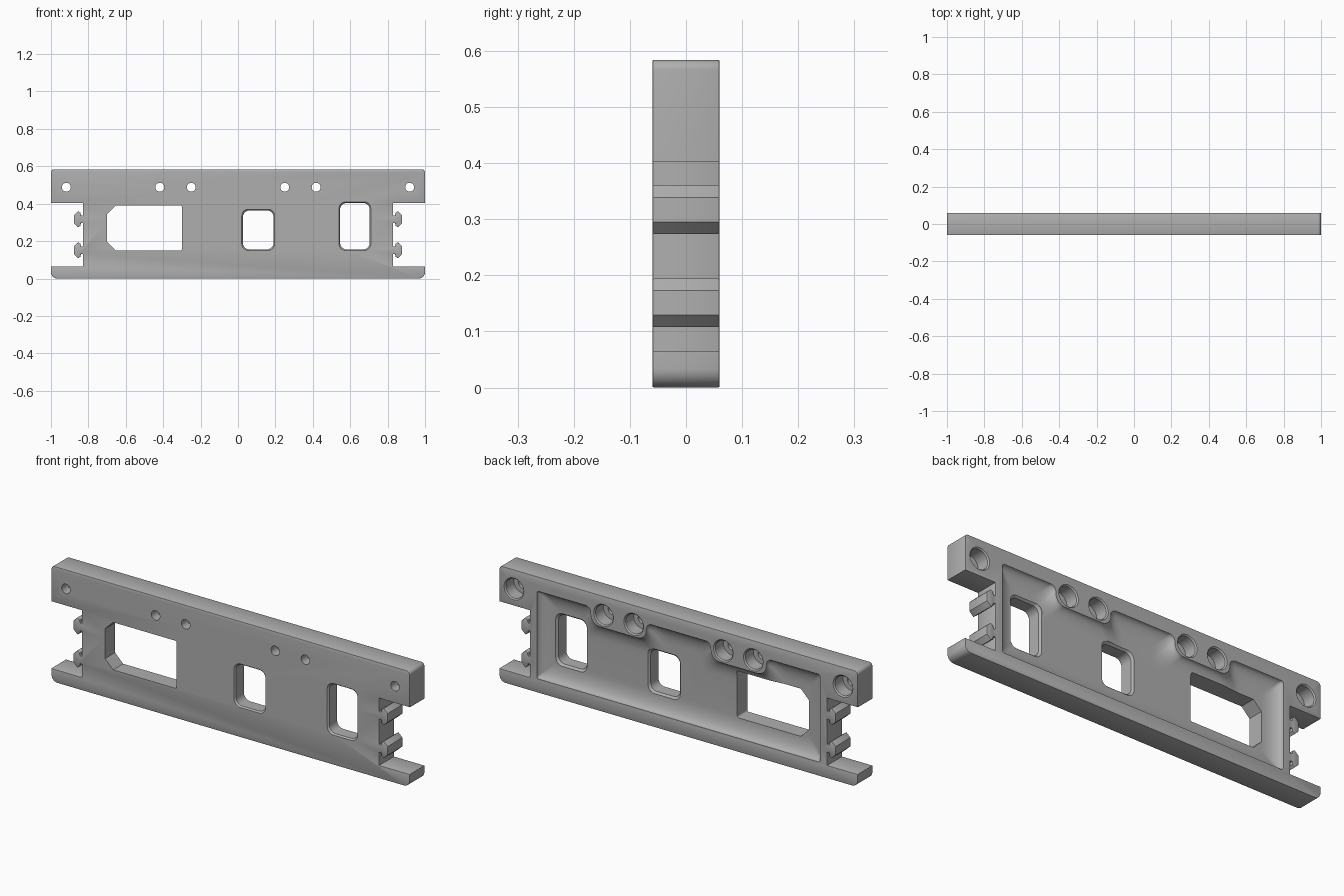
import bpy, bmesh, math
from mathutils import Vector

if "Cube" in bpy.data.objects:
    bpy.data.objects.remove(bpy.data.objects["Cube"], do_unlink=True)

grey = bpy.data.materials.new("light_grey")
grey.use_nodes = True
color = (0.43, 0.43, 0.43, 1)
grey.diffuse_color = color
grey.node_tree.nodes["Principled BSDF"].inputs["Base Color"].default_value = color

HALF = 0.06      # half thickness of the plate


def inset(corners, d):
    """Offset a counter-clockwise outline inward, keeping corner radii."""
    result = []
    for i, (x, z, r) in enumerate(corners):
        p = Vector((x, z))
        before = Vector(corners[i - 1][:2])
        after = Vector(corners[(i + 1) % len(corners)][:2])
        e1, e2 = (p - before).normalized(), (after - p).normalized()
        n1, n2 = Vector((-e1.y, e1.x)), Vector((-e2.y, e2.x))
        q = p + (n1 + n2) * d / (1 + n1.dot(n2))
        result.append((q.x, q.y, r))
    return result


def rounded(corners, steps=8):
    """Replace right-angled corners that have a radius with arcs."""
    points = []
    for i, (x, z, r) in enumerate(corners):
        p = Vector((x, z))
        if not r:
            points.append(p)
            continue
        d1 = (Vector(corners[i - 1][:2]) - p).normalized()
        d2 = (Vector(corners[(i + 1) % len(corners)][:2]) - p).normalized()
        for k in range(steps + 1):
            a = math.pi / 2 * k / steps
            points.append(p + d1 * r * (1 - math.sin(a)) + d2 * r * (1 - math.cos(a)))
    return points


def loft(name, corners, layers, bevel=0):
    """Stack outlines along y; each layer is (y, inset)."""
    bm = bmesh.new()
    rings = [[bm.verts.new((p.x, y, p.y)) for p in rounded(inset(corners, d))]
             for y, d in layers]
    n = len(rings[0])
    for a, b in zip(rings, rings[1:]):
        for i in range(n):
            bm.faces.new((a[i], a[(i + 1) % n], b[(i + 1) % n], b[i]))
    caps = [bm.faces.new(rings[0]), bm.faces.new(rings[-1])]
    bmesh.ops.recalc_face_normals(bm, faces=bm.faces)
    if bevel:
        rim = list({e for f in caps for e in f.edges})
        bmesh.ops.bevel(bm, geom=rim, offset=bevel, segments=2, profile=0.5,
                        affect='EDGES')
    mesh = bpy.data.meshes.new(name)
    bm.to_mesh(mesh)
    bm.free()
    mesh.materials.append(grey)
    obj = bpy.data.objects.new(name, mesh)
    bpy.context.collection.objects.link(obj)
    return obj


def mirrored(right):
    """Close a right-hand half outline with its mirror image."""
    return right + [(-x, z, r) for x, z, r in reversed(right)]


def rectangle(x0, x1, z0, z1, r):
    return [(x0, z0, r), (x1, z0, r), (x1, z1, r), (x0, z1, r)]


def tooth(c):
    """Arrow-shaped clip on the end, listed upward around height c."""
    lower = [(0.83, c - 0.02, 0), (0.84, c - 0.02, 0), (0.842, c - 0.034, 0),
             (0.855, c - 0.043, 0), (0.877, c - 0.022, 0)]
    return lower + [(x, 2 * c - z, r) for x, z, r in reversed(lower)]


# Plate with notched ends and clip teeth
half_outline = ([(1, 0, 0.034), (1, 0.065, 0), (0.83, 0.065, 0)]
                + tooth(0.151) + tooth(0.317)
                + [(0.83, 0.403, 0), (1, 0.403, 0), (1, 0.584, 0.018)])
panel = loft("panel", mirrored(half_outline), [(-HALF, 0), (HALF, 0)], bevel=0.003)

cutters = []

# Shallow back pocket with filleted walls, stepping down around the hole bosses
pocket = mirrored([(0.79, 0.07, 0.012), (0.79, 0.512, 0.012), (0.49, 0.512, 0.03),
                   (0.49, 0.425, 0.05), (0.18, 0.425, 0.05), (0.18, 0.512, 0.03)])
fillet = [(0.02 + 0.04 * (1 - math.sin(a)), 0.09 * (1 - math.cos(a)))
          for a in [math.pi / 2 * k / 8 for k in range(8, -1, -1)]]
cutters.append(loft("pocket_cutter", pocket, fillet + [(0.08, 0)]))

# Windows
large_window = [(-0.70, 0.195, 0), (-0.655, 0.15, 0), (-0.30, 0.15, 0.01),
                (-0.30, 0.39, 0.01), (-0.655, 0.39, 0), (-0.70, 0.345, 0)]
cutters.append(loft("large_window_cutter", large_window, [(-0.08, 0), (0.08, 0)]))
flared = [(-0.08, -0.006), (-HALF, -0.006), (-0.052, 0), (0.01, 0),
          (0.021, -0.009), (0.08, -0.009)]
for name, spec in (("middle_window_cutter", (0.026, 0.19, 0.156, 0.364, 0.035)),
                   ("side_window_cutter", (0.546, 0.704, 0.156, 0.404, 0.035))):
    cutters.append(loft(name, rectangle(*spec), flared))

# Counterbored screw holes
bore = [(-0.08, 0.025), (-0.01, 0.025), (-0.01, 0), (0.054, 0),
        (HALF, -0.006), (0.08, -0.006)]
for side in (-1, 1):
    for hx in (0.25, 0.418, 0.918):
        circle = [(side * hx + 0.049 * math.cos(a), 0.488 + 0.049 * math.sin(a), 0)
                  for a in [math.tau * k / 32 for k in range(32)]]
        cutters.append(loft("screw_hole_cutter", circle, bore))

# Cut everything out of the plate
bpy.ops.object.select_all(action='DESELECT')
bpy.context.view_layer.objects.active = panel
panel.select_set(True)
for cutter in cutters:
    cutter.hide_render = True
    mod = panel.modifiers.new("cut", 'BOOLEAN')
    mod.operation = 'DIFFERENCE'
    mod.solver = 'EXACT'
    mod.object = cutter
    bpy.ops.object.modifier_apply(modifier=mod.name)
    bpy.data.objects.remove(cutter, do_unlink=True)

bpy.ops.object.shade_smooth_by_angle(angle=math.radians(25))
